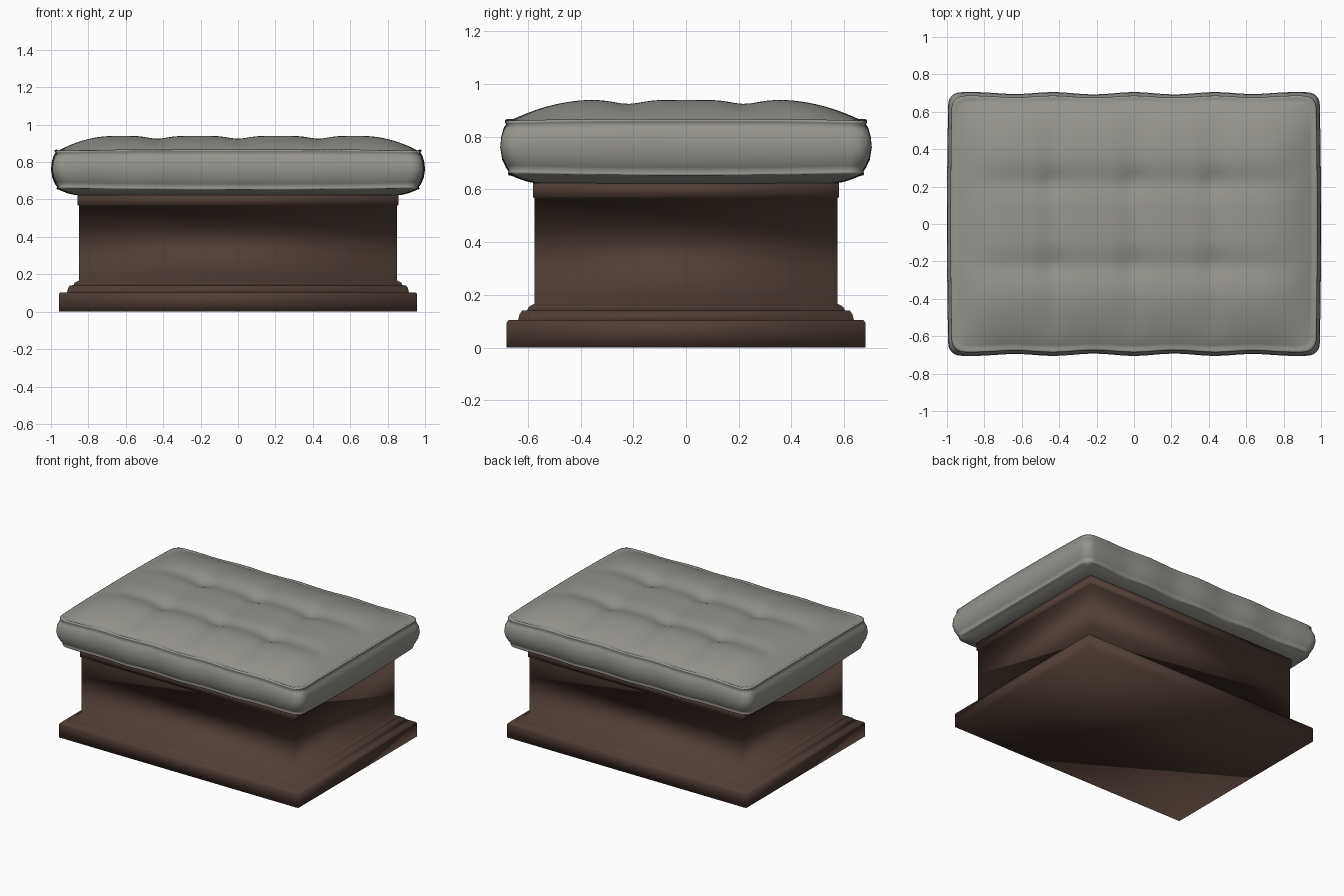
import bpy, bmesh, math

if "Cube" in bpy.data.objects:
    bpy.data.objects.remove(bpy.data.objects["Cube"])


def material(name, rgb):
    m = bpy.data.materials.new(name)
    m.diffuse_color = (*rgb, 1)
    m.use_nodes = True
    m.node_tree.nodes["Principled BSDF"].inputs["Base Color"].default_value = m.diffuse_color
    return m


def make_object(name, bm, mat):
    bmesh.ops.recalc_face_normals(bm, faces=bm.faces)
    me = bpy.data.meshes.new(name)
    bm.to_mesh(me)
    bm.free()
    me.materials.append(mat)
    ob = bpy.data.objects.new(name, me)
    bpy.context.collection.objects.link(ob)
    me.shade_smooth()
    return ob


def bridge(bm, a, b):
    for i in range(len(a)):
        j = (i + 1) % len(a)
        bm.faces.new((a[i], a[j], b[j], b[i]))


brown = material("dark wood", (0.078, 0.047, 0.036))
grey = material("grey fabric", (0.30, 0.295, 0.27))


# Moulded wooden base: a stepped profile (inset, height) swept round a rectangle
def base():
    bm = bmesh.new()
    profile = [(0, 0), (0, .095), (.006, .104), (.043, .104), (.048, .125),
               (.058, .140), (.078, .142), (.084, .155), (.102, .165),
               (.106, .166), (.106, .568), (.100, .570), (.100, .625)]
    rings = []
    for inset, z in profile:
        x, y = .957 - inset, .68 - inset
        rings.append([bm.verts.new(p) for p in
                      ((-x, -y, z), (x, -y, z), (x, y, z), (-x, y, z))])
    for a, b in zip(rings, rings[1:]):
        bridge(bm, a, b)
    bm.faces.new(rings[0])
    bm.faces.new(rings[-1])
    return make_object("base", bm, brown)


# Cushion: tufted top grid, bulging side rings and a sloping underside grid
HX, HY, NX, NY = 1.0, .705, 72, 52


def spread(t):
    # pack grid lines closer together near the edges
    return .6 * t + .4 * math.sin(t * math.pi / 2)


def plan(i, j, inset):
    hx, hy, r = HX - inset, HY - inset, .065
    x = hx * spread(2 * i / NX - 1)
    y = hy * spread(2 * j / NY - 1)
    # round the corners
    cx = max(-hx + r, min(hx - r, x))
    cy = max(-hy + r, min(hy - r, y))
    dx, dy = x - cx, y - cy
    if dx and dy:
        k = max(abs(dx), abs(dy)) / math.hypot(dx, dy)
        x, y = cx + dx * k, cy + dy * k
    # slight waviness of the long and short edges
    wx, wy = x / HX, y / HY
    y += .006 * wy ** 3 * (math.cos(x * 14.5) - 1) * (1 - wx ** 4)
    x -= .008 * wx ** 3 * wy ** 2
    return x, y


def rise(d, width):
    return 1 - (1 - min(max(d / width, 0), 1)) ** 2


def groove(d, w):
    return math.exp(-(d / w) ** 2)


def top_z(x, y):
    dx, dy = HX - .04 - abs(x), HY - .04 - abs(y)
    z = .862 + .078 * rise(dx, .3) * rise(dy, .32)
    fade = rise(dx - .06, .3) * rise(dy - .04, .25)
    gx = max(groove(x - c, .07) for c in (-.43, 0, .43))
    gy = max(groove(y - c, .07) for c in (-.22, .22))
    return z - fade * (.015 * gx + .016 * gy + .012 * gx * gy)


def under_z(x, y):
    d = min(HX - .04 - abs(x), HY - .04 - abs(y))
    return .656 - .034 * rise(d, .13)


def cushion():
    bm = bmesh.new()

    def panel(inset, height):
        g = []
        for i in range(NX + 1):
            row = []
            for j in range(NY + 1):
                x, y = plan(i, j, inset)
                row.append(bm.verts.new((x, y, height(x, y))))
            g.append(row)
        for i in range(NX):
            for j in range(NY):
                bm.faces.new((g[i][j], g[i + 1][j], g[i + 1][j + 1], g[i][j + 1]))
        return g

    loop = ([(i, 0) for i in range(NX)] + [(NX, j) for j in range(NY)] +
            [(i, NY) for i in range(NX, 0, -1)] + [(0, j) for j in range(NY, 0, -1)])
    top, under = panel(.040, top_z), panel(.042, under_z)
    rings = [[under[i][j] for i, j in loop]]
    # inset and height of the boxing, with raised seams at both ends
    for inset, z in ((.032, .656), (.030, .662), (.034, .667), (.022, .685),
                     (.008, .715), (0, .76), (.004, .80), (.014, .835),
                     (.026, .852), (.019, .857), (.019, .864), (.029, .868)):
        ring = []
        for i, j in loop:
            x, y = plan(i, j, inset)
            ring.append(bm.verts.new((x, y, z)))
        rings.append(ring)
    rings.append([top[i][j] for i, j in loop])
    for a, b in zip(rings, rings[1:]):
        bridge(bm, a, b)
    # seams sag gently between the corners
    for v in bm.verts:
        ex, ey = abs(v.co.x) / HX, abs(v.co.y) / HY
        edge = max(ex, ey) ** 6
        if v.co.z < .72:
            v.co.z += edge * (.012 * min(ex, ey) ** 2 - .003)
        elif v.co.z > .83:
            v.co.z -= edge * .010 * min(ex, ey) ** 3
    return make_object("cushion", bm, grey)


base()
cushion()
